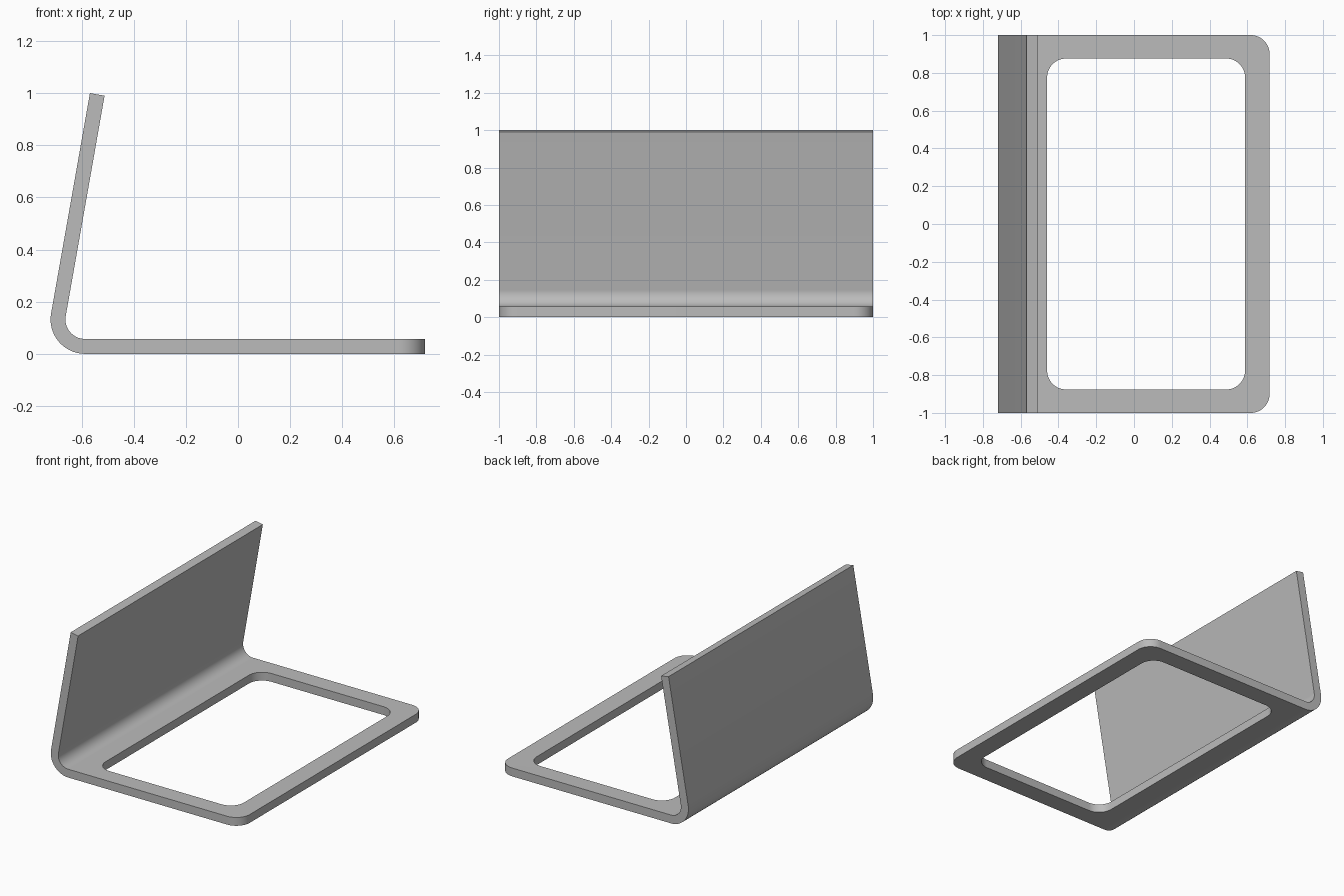
import bpy, bmesh
from math import sin, cos, radians
from mathutils import Vector

cube = bpy.data.objects.get("Cube")
if cube:
    bpy.data.objects.remove(cube, do_unlink=True)

THICK = 0.057        # sheet thickness
BEND = 0.132         # outer bend radius
BEND_X = -0.587      # bend centre
FRONT_X = 0.718      # free edge of the base
HALF_Y = 1.0
LEAN = radians(10)
CORNER = 0.1

metal = bpy.data.materials.new("plain grey")
metal.use_nodes = True
grey = (0.5, 0.5, 0.5, 1)
metal.diffuse_color = grey
metal.node_tree.nodes["Principled BSDF"].inputs["Base Color"].default_value = grey


def prism(name, outline, shift, round_test):
    """Extrude an outline along shift and round the edges picked by round_test."""
    bm = bmesh.new()
    face = bm.faces.new([bm.verts.new(p) for p in outline])
    ext = bmesh.ops.extrude_face_region(bm, geom=[face], use_keep_orig=True)
    moved = [v for v in ext["geom"] if isinstance(v, bmesh.types.BMVert)]
    bmesh.ops.translate(bm, verts=moved, vec=shift)
    bmesh.ops.recalc_face_normals(bm, faces=bm.faces)
    edges = [e for e in bm.edges if round_test(e)]
    bmesh.ops.bevel(bm, geom=edges, offset=CORNER, segments=12,
                    profile=0.5, affect='EDGES')
    mesh = bpy.data.meshes.new(name)
    bm.to_mesh(mesh)
    bm.free()
    obj = bpy.data.objects.new(name, mesh)
    bpy.context.collection.objects.link(obj)
    mesh.materials.append(metal)
    return obj


def is_upright(e):
    a, b = (v.co for v in e.verts)
    return abs(a.x - b.x) + abs(a.y - b.y) < 1e-5


def arc(radius, steps=20):
    """Bend from the base underside round to the leaning panel."""
    sweep = radians(270) - (radians(180) - LEAN)
    angles = [radians(270) - sweep * i / steps for i in range(steps + 1)]
    return [Vector((BEND_X + radius * cos(a), -HALF_Y, BEND + radius * sin(a)))
            for a in angles]


# Bent sheet: base, bend and leaning panel in one profile
outer, inner = arc(BEND), arc(BEND - THICK)
up = Vector((sin(LEAN), 0, cos(LEAN)))
rise = up * ((1.0 - outer[-1].z) / up.z)
profile = [Vector((FRONT_X, -HALF_Y, 0))] + outer
profile += [outer[-1] + rise, inner[-1] + rise]
profile += inner[::-1] + [Vector((FRONT_X, -HALF_Y, THICK))]
stand = prism("bent_sheet_stand", profile, (0, 2 * HALF_Y, 0),
              lambda e: is_upright(e) and e.verts[0].co.x > FRONT_X - 0.01)

# Rounded window through the base
x0, x1, y = -0.46, 0.588, 0.876
window = [Vector((a, b, -0.1)) for a, b in ((x0, -y), (x1, -y), (x1, y), (x0, y))]
cutter = prism("window_cutter", window, (0, 0, 0.25), is_upright)
cutter.hide_render = True

cut = stand.modifiers.new("window", 'BOOLEAN')
cut.operation = 'DIFFERENCE'
cut.solver = 'EXACT'
cut.object = cutter
bpy.ops.object.select_all(action='DESELECT')
bpy.context.view_layer.objects.active = stand
stand.select_set(True)
bpy.ops.object.modifier_apply(modifier=cut.name)
bpy.data.objects.remove(cutter, do_unlink=True)
bpy.ops.object.shade_smooth_by_angle(angle=radians(30))
